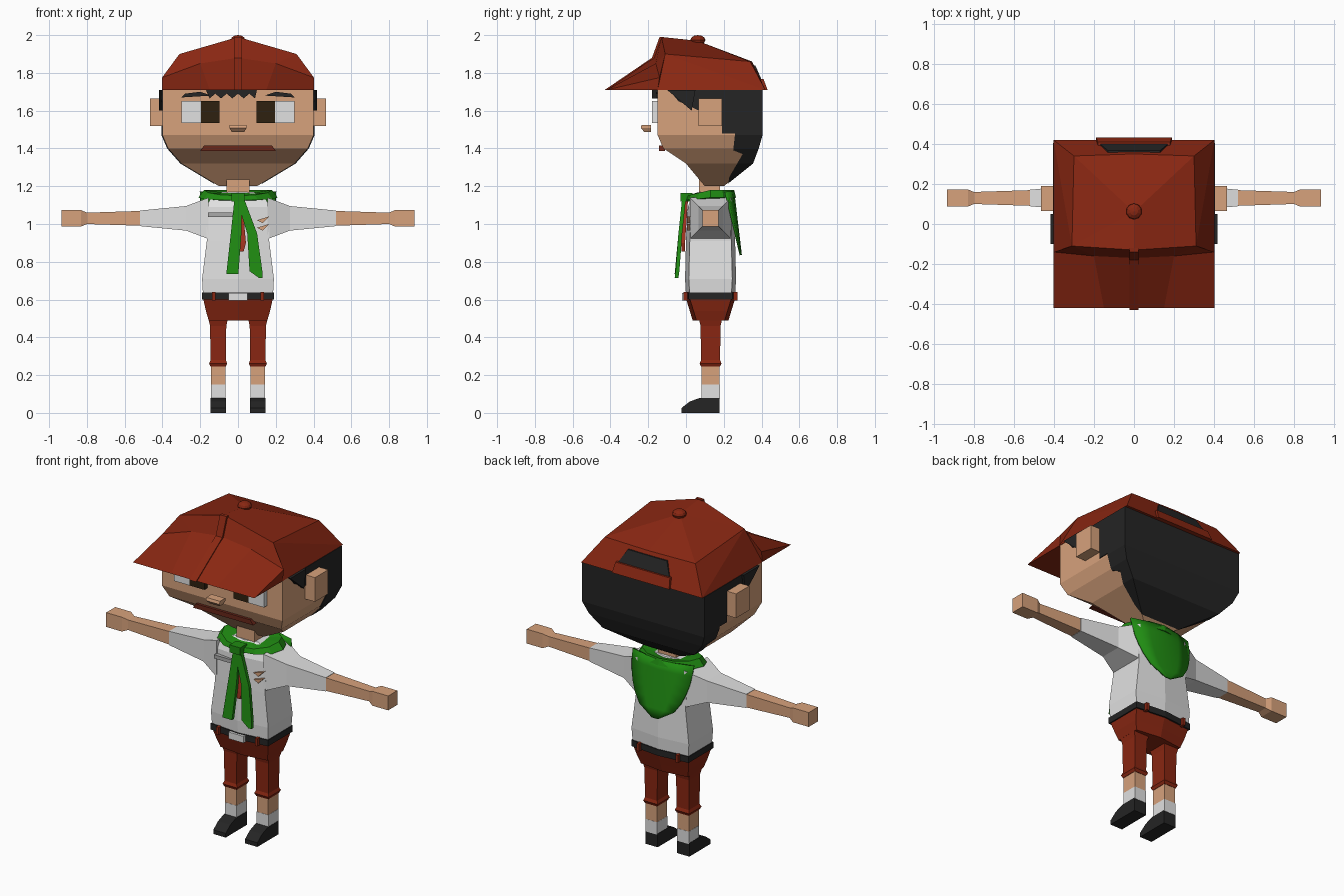
import bpy, bmesh, math

if "Cube" in bpy.data.objects:
    bpy.data.objects.remove(bpy.data.objects["Cube"])


def material(name, red, green, blue):
    mat = bpy.data.materials.new(name)
    mat.use_nodes = True
    colour = (red, green, blue, 1)
    mat.diffuse_color = colour
    mat.node_tree.nodes["Principled BSDF"].inputs["Base Color"].default_value = colour
    return mat


skin = material("skin", .68, .36, .2)
rust = material("rust_cloth", .25, .02, .006)
black = material("black", .018, .018, .018)
white = material("white", .75, .75, .75)
leaf = material("green_scarf", .014, .26, .006)
brown = material("dark_brown_iris", .028, .015, .005)
lip = material("lip", .14, .02, .01)
scarlet = material("tie_red", .38, .035, .015)
grey = material("pocket_grey", .4, .4, .4)

body_y = .13       # depth at which torso, arms and legs are centred
arm_z = 1.03
leg_x = .105
face_y = -.15
cap_z = 1.71       # lower rim of the cap


def finish(name, mat, bm, mirror=False):
    if mirror:
        geometry = bm.verts[:] + bm.edges[:] + bm.faces[:]
        bmesh.ops.mirror(bm, geom=geometry, axis='X', merge_dist=.001)
    bmesh.ops.recalc_face_normals(bm, faces=bm.faces[:])
    data = bpy.data.meshes.new(name)
    bm.to_mesh(data)
    bm.free()
    data.materials.append(mat)
    part = bpy.data.objects.new(name, data)
    bpy.context.collection.objects.link(part)
    return part


def skin_rings(name, mat, rings, mirror=False, closed=True):
    """Bridge rings of equal point count; closed rings also get end caps."""
    bm = bmesh.new()
    loops = [[bm.verts.new(point) for point in ring] for ring in rings]
    for low, high in zip(loops, loops[1:]):
        for i in range(0 if closed else 1, len(low)):
            bm.faces.new((low[i - 1], low[i], high[i], high[i - 1]))
    if closed:
        bm.faces.new(loops[0])
        bm.faces.new(loops[-1])
    return finish(name, mat, bm, mirror)


def rectangle(z, x, y):
    return [(x[0], y[0], z), (x[1], y[0], z), (x[1], y[1], z), (x[0], y[1], z)]


def box(name, mat, x, y, z, mirror=False):
    return skin_rings(name, mat, [rectangle(level, x, y) for level in z], mirror)


def front_plate(name, mat, outline, y, mirror=False):
    return skin_rings(name, mat, [[(x, depth, z) for x, z in outline] for depth in y], mirror)


def side_plate(name, mat, outline, x, mirror=False):
    return skin_rings(name, mat, [[(across, y, z) for y, z in outline] for across in x], mirror)


def ribbon(name, mat, *stations):
    """Thin strip through stations of centre x, y, z and half width."""
    thick = .01
    return skin_rings(name, mat, [rectangle(z, (x - half, x + half), (y - thick, y + thick))
                                  for x, y, z, half in stations])


def arm(name, mat, *stations):
    """Square section along x, from stations of x and half size."""
    rings = []
    for x, half in stations:
        y, z = (body_y - half, body_y + half), (arm_z - half, arm_z + half)
        rings.append([(x, y[0], z[0]), (x, y[1], z[0]), (x, y[1], z[1]), (x, y[0], z[1])])
    return skin_rings(name, mat, rings, mirror=True)


def leg(name, mat, *stations):
    """Upright section, a little deeper than wide, from stations of z and half width."""
    rings = []
    for z, half in stations:
        deep = half + .01
        rings.append(rectangle(z, (leg_x - half, leg_x + half), (body_y - deep, body_y + deep)))
    return skin_rings(name, mat, rings, mirror=True)


def torso(name, mat, *stations):
    """Six-sided section with a crease at front and back, from z, half width, half depth."""
    rings = []
    for z, wide, deep in stations:
        flank = deep - .02
        rings.append([(x, body_y + y, z) for x, y in (
            (wide, -flank), (wide, flank), (0, deep), (-wide, flank), (-wide, -flank), (0, -deep))])
    return skin_rings(name, mat, rings)


# Head, and hair as a slightly larger shell trimmed to a side outline
def head_shell(name, mat, grow):
    profile = ((1.2, .1, .1, .2), (1.32, .3, 0, .35), (1.4, .37, -.12, .38),
               (1.47, .4, face_y, .4), (cap_z, .4, face_y, .4), (1.83, .3, -.08, .33))
    return skin_rings(name, mat, [
        rectangle(z, (-wide - grow, wide + grow), (front - grow, back + grow))
        for z, wide, front, back in profile])


head_shell("head", skin, grow=0)
hair = head_shell("hair", black, grow=.005)
hairline = [(-.09, cap_z), (-.04, 1.65), (.07, 1.6), (.19, 1.6), (.19, 1.48), (.26, 1.48),
            (.25, 1.39), (.3, 1.37), (.23, 1.25), (.2, 1.1), (.5, 1.1), (.5, cap_z)]
trim = side_plate("hair_trim", black, hairline, x=(-.6, .6))
trim.hide_render = True
cut = hair.modifiers.new("trim", 'BOOLEAN')
cut.operation = 'INTERSECT'
cut.object = trim
bpy.context.view_layer.objects.active = hair
bpy.ops.object.modifier_apply(modifier=cut.name)
bpy.data.objects.remove(trim)

side_plate("sideburn_tufts", black, [(-.1, cap_z), (.03, 1.6), (.05, cap_z)], x=(.39, .417), mirror=True)
fringe = [(.03 * i, cap_z - (.045 if i % 2 else .02)) for i in range(-5, 4)]
front_plate("fringe", black, [(-.17, cap_z)] + fringe + [(.1, cap_z)], y=(-.18, face_y))
front_plate("eyebrows", black, [(.14, 1.68), (.3, 1.67), (.28, 1.69), (.2, 1.7)],
            y=(face_y - .008, face_y), mirror=True)

# Face
eye = dict(y=(-.18, face_y), z=(1.535, 1.65), mirror=True)
box("eye_whites", white, x=(.195, .298), **eye)
box("irises", brown, x=(.097, .195), **eye)
box("ears", skin, x=(.39, .465), y=(.065, .19), z=(1.52, 1.665), mirror=True)
skin_rings("nose", skin, [rectangle(z, (-wide, wide), (tip, -.185)) for z, wide, tip in (
    (1.487, .033, -.22), (1.508, .045, -.24), (1.525, .045, -.235))])
front_plate("mouth", lip, [(-.2, 1.387), (.2, 1.387), (.18, 1.415), (-.18, 1.415)], y=(-.142, -.11))
box("neck", skin, x=(-.06, .06), y=(.07, .18), z=(1.12, 1.24))

# Cap: half of the crown and brim from named points, mirrored
cap_points = dict(
    peak=(0, -.13, 1.99), top=(0, .06, 1.97), back=(0, .35, 1.86),
    temple=(.31, -.11, 1.9), corner=(.3, .34, 1.86), hinge=(.402, -.14, 1.775),
    rear=(.402, .42, cap_z), nape=(0, .42, cap_z), side=(.402, face_y, cap_z),
    brow=(0, -.17, 1.88), bend=(.2, -.16, 1.85), tip=(0, -.42, cap_z),
    lip=(.15, -.42, cap_z), edge=(.402, -.42, cap_z), inside=(0, face_y, cap_z))
cap_faces = ("peak top temple", "top corner temple", "top back corner", "temple corner rear",
             "temple rear side", "temple side hinge", "back nape rear corner",
             "peak temple bend brow", "temple hinge bend", "brow bend lip tip",
             "bend hinge edge lip", "hinge side edge", "side inside tip lip edge",
             "side rear nape inside")
bm = bmesh.new()
corners = {key: bm.verts.new(point) for key, point in cap_points.items()}
for names in cap_faces:
    bm.faces.new([corners[key] for key in names.split()])
finish("cap", rust, bm, mirror=True)
ribbon("cap_front_seam", rust, *[(*cap_points[key], .022) for key in ("peak", "brow", "tip")])

bm = bmesh.new()
bmesh.ops.create_uvsphere(bm, u_segments=10, v_segments=6, radius=.04)
bmesh.ops.scale(bm, vec=(1, 1, .65), verts=bm.verts[:])
bmesh.ops.translate(bm, vec=(0, .063, 1.974), verts=bm.verts[:])
finish("cap_button", rust, bm)
for name, mat, low, high in (
        ("cap_back_opening", black, (1.765, .17, .4), (1.84, .13, .367)),
        ("cap_back_strap", rust, (cap_z, .19, .432), (1.768, .18, .41))):
    skin_rings(name, mat, [rectangle(z, (-wide, wide), (y - .03, y)) for z, wide, y in (low, high)])

# Shirt and arms
torso("shirt", white, (.62, .185, .13), (.71, .19, .135), (.91, .165, .13),
      (1.09, .17, .12), (1.145, .14, .1), (1.17, .08, .07))
arm("sleeves", white, (.155, .11), (.275, .065), (.52, .041))
arm("forearms", skin, (.52, .039), (.8, .03))
arm("hands", skin, (.8, .03), (.83, .043), (.935, .043))
box("pocket_trim", grey, x=(-.16, -.03), y=(.002, .03), z=(1.038, 1.06))
for label, z in (("upper", 1.02), ("lower", .98)):
    front_plate(label + "_chest_badge", skin, [(.1, z), (.165, z + .02), (.13, z - .015)], y=(.005, .03))
ribbon("tie", scarlet, (.02, -.015, .855, .01), (.02, -.015, .9, .022), (.01, 0, 1.12, .012))

# Belt and shorts
torso("belt", black, (.6, .19, .137), (.637, .19, .137))
box("buckle", white, x=(-.05, .05), y=(-.02, .02), z=(.595, .635))
for label, y in (("front", (-.012, .02)), ("back", (.24, .272))):
    box(label + "_belt_loops", rust, x=(.12, .137), y=y, z=(.595, .64), mirror=True)
torso("shorts", rust, (.605, .184, .13), (.54, .17, .11), (.49, .155, .095))
leg("shorts_legs", rust, (.5, .052), (.46, .043), (.27, .04))
leg("shorts_cuffs", rust, (.245, .04), (.262, .048), (.28, .04))

# Lower legs, socks and shoes
leg("lower_legs", skin, (.15, .038), (.25, .038))
leg("socks", white, (.075, .039), (.15, .039))
side_plate("shoes", black, [(-.025, 0), (.177, 0), (.177, .08), (.075, .08), (.02, .06), (-.025, .025)],
           x=(leg_x - .041, leg_x + .041), mirror=True)


# Scarf: collar dipping at the front, knot, two tails and the back drape
def collar_ring(wide, deep, z, dip):
    angles = [math.tau * i / 12 for i in range(12)]
    return [(wide * math.cos(a), body_y + deep * math.sin(a), z + dip * min(0, math.sin(a)))
            for a in angles]


skin_rings("scarf_collar", leaf, [
    collar_ring(.08, .07, z=1.12, dip=0), collar_ring(.21, .135, z=1.14, dip=.015),
    collar_ring(.18, .125, z=1.18, dip=.03), collar_ring(.08, .075, z=1.165, dip=0)])
box("scarf_knot", leaf, x=(-.035, .035), y=(-.03, .035), z=(1.12, 1.165))
ribbon("scarf_tail_right", leaf, (0, -.01, 1.14, .018), (-.01, -.03, .95, .028), (-.03, -.05, .735, .032))
ribbon("scarf_tail_left", leaf, (.01, -.01, 1.14, .02), (.075, -.03, .95, .026),
       (.095, -.045, .75, .034), (.12, -.05, .715, .01))
drape_rows = []
for step in range(7):
    t = step / 6
    wide = .2 * math.sqrt(1.01 - t * t)
    middle, edge = .25 + .04 * t, .21 + .08 * t
    drape_rows.append([(wide * s, middle + (edge - middle) * s * s, 1.17 - .335 * t) for s in (0, .5, 1)])
drape = skin_rings("scarf_back_drape", leaf, drape_rows, mirror=True, closed=False)
thickness = drape.modifiers.new("thickness", 'SOLIDIFY')
thickness.thickness = .012
thickness.offset = 0
for face in drape.data.polygons:
    face.use_smooth = True
